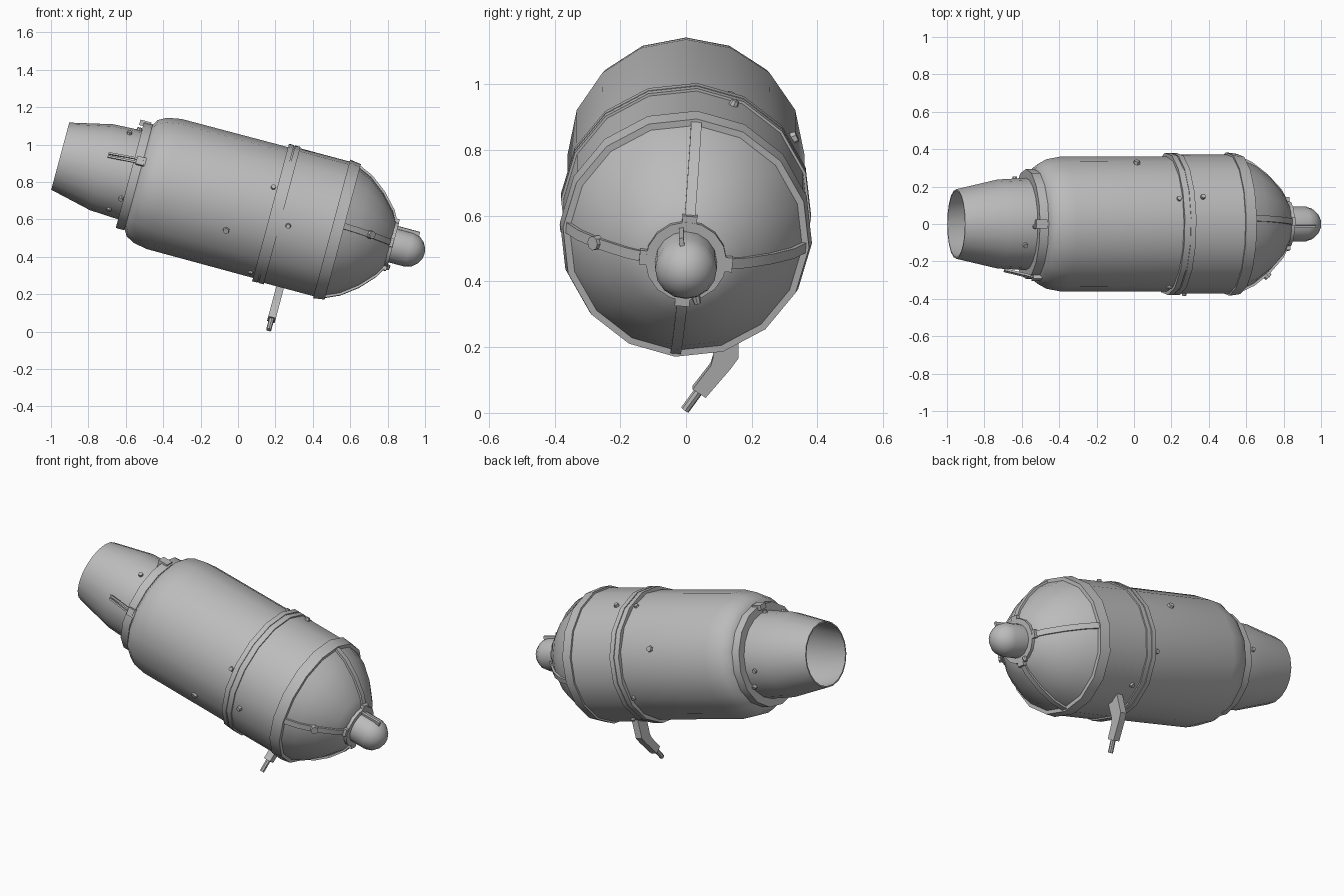
import bpy, bmesh
from math import sin, cos, pi, radians
from mathutils import Matrix, Vector

cube = bpy.data.objects.get("Cube")
if cube:
    bpy.data.objects.remove(cube, do_unlink=True)

# Local frame: x runs along the tilted axis, z is radially up
FRAME = Matrix.Translation((0, 0, 0.683)) @ Matrix.Rotation(radians(15), 4, 'Y')
TWIST = 5

metal = bpy.data.materials.new("grey metal")
metal.use_nodes = True
colour = (0.5, 0.5, 0.5, 1)
metal.diffuse_color = colour
metal.node_tree.nodes["Principled BSDF"].inputs["Base Color"].default_value = colour


def radial(angle):
    """Turn about the axis; positive angles lean from up towards +y."""
    return Matrix.Rotation(radians(-angle), 4, 'X')


def finish(name, bm, matrix=Matrix()):
    bmesh.ops.recalc_face_normals(bm, faces=bm.faces)
    mesh = bpy.data.meshes.new(name)
    bm.to_mesh(mesh)
    bm.free()
    obj = bpy.data.objects.new(name, mesh)
    bpy.context.collection.objects.link(obj)
    obj.matrix_world = FRAME @ matrix
    mesh.materials.append(metal)
    bpy.ops.object.select_all(action='DESELECT')
    obj.select_set(True)
    bpy.context.view_layer.objects.active = obj
    bpy.ops.object.shade_smooth_by_angle(angle=radians(32))
    return obj


def lathe(name, profile, sides=16, twist=0):
    """Revolve (along, radius) points about the axis."""
    bm = bmesh.new()
    verts = [bm.verts.new((s, 0, r)) for s, r in profile]
    edges = [bm.edges.new(pair) for pair in zip(verts, verts[1:])]
    bmesh.ops.spin(bm, geom=verts + edges, axis=(1, 0, 0), cent=(0, 0, 0),
                   angle=2 * pi, steps=sides, use_duplicate=False)
    bmesh.ops.remove_doubles(bm, verts=bm.verts, dist=0.0005)
    return finish(name, bm, radial(twist))


def ring(name, start, end, inner, outer, sides=16, twist=0):
    return lathe(name, [(start, inner), (start, outer), (end, outer), (end, inner)],
                 sides, twist)


def bolt(name, s, angle, r, size=0.016, height=0.012, sides=8):
    bm = bmesh.new()
    bmesh.ops.create_cone(bm, cap_ends=True, segments=sides, radius1=size,
                          radius2=size * 0.75, depth=height * 2)
    return finish(name, bm, radial(angle) @ Matrix.Translation((s, 0, r)))


def box(name, s, angle, r, size, pitch=0):
    bm = bmesh.new()
    bmesh.ops.create_cube(bm, size=1)
    bmesh.ops.scale(bm, vec=size, verts=bm.verts)
    return finish(name, bm, radial(angle) @ Matrix.Translation((s, 0, r))
                  @ Matrix.Rotation(radians(pitch), 4, 'Y'))


def rod(name, start, end, radius, sides=8):
    start, end = Vector(start), Vector(end)
    bm = bmesh.new()
    bmesh.ops.create_cone(bm, cap_ends=True, segments=sides, radius1=radius,
                          radius2=radius, depth=(end - start).length)
    turn = (end - start).to_track_quat('Z', 'Y').to_matrix().to_4x4()
    return finish(name, bm, Matrix.Translation((start + end) / 2) @ turn)


# Main shell with a rounded rear shoulder
lathe("main_body", [(-0.555, 0), (-0.555, 0.28), (-0.53, 0.322), (-0.485, 0.346),
                    (-0.41, 0.36), (0.2, 0.362), (0.2, 0)])
lathe("front_section", [(0.2, 0), (0.2, 0.374), (0.55, 0.374), (0.55, 0)], twist=TWIST)

# Open tail nozzle with an inner wall
lathe("tail_nozzle", [(-0.55, 0.246), (-0.6, 0.246), (-0.755, 0.238), (-0.984, 0.186),
                      (-0.984, 0.178), (-0.755, 0.226), (-0.62, 0.226), (-0.62, 0)],
      sides=20)
ring("rear_flange", -0.598, -0.55, 0.23, 0.294)

# Joining bands
ring("middle_band_rear", 0.18, 0.209, 0.34, 0.382, twist=TWIST)
ring("middle_band_groove", 0.205, 0.219, 0.34, 0.377, twist=TWIST)
ring("middle_band_front", 0.215, 0.244, 0.34, 0.382, twist=TWIST)
lathe("front_band", [(0.518, 0.36), (0.518, 0.385), (0.58, 0.376), (0.58, 0.345)],
      twist=TWIST)

# Domed front end, collar and round cap
dome = [(0.57, 0.36), (0.65, 0.324), (0.735, 0.259), (0.81, 0.178), (0.845, 0.115)]
lathe("front_dome", dome + [(0.855, 0)], twist=TWIST)
ring("cap_collar", 0.83, 0.858, 0.08, 0.124)
lathe("front_cap", [(0.84, 0.094), (0.948, 0.094), (0.985, 0.082), (1.012, 0.058),
                    (1.028, 0.03), (1.033, 0)])
box("cap_fin", 0.915, -8, 0.093, (0.13, 0.014, 0.028))
bolt("cap_bolt", 0.86, 165, 0.125, 0.014)

# Four straps that follow the dome
for i in range(4):
    bm = bmesh.new()
    sections = []
    for s, r in dome:
        corners = [(s - 0.01, -0.016, r - 0.015), (s - 0.01, 0.016, r - 0.015),
                   (s + 0.006, 0.016, r + 0.008), (s + 0.006, -0.016, r + 0.008)]
        sections.append([bm.verts.new(c) for c in corners])
    for a, b in zip(sections, sections[1:]):
        for k in range(4):
            n = (k + 1) % 4
            bm.faces.new((a[k], a[n], b[n], b[k]))
    bm.faces.new(sections[0])
    bm.faces.new(sections[-1])
    finish(f"dome_strap_{i + 1}", bm, radial(TWIST + 90 * i))
    box(f"collar_lug_{i + 1}", 0.846, TWIST + 90 * i, 0.127, (0.022, 0.045, 0.03))
rod("strap_boss", (0.705, -0.25, 0.022), (0.738, -0.285, 0.025), 0.022)

# Bolts around the shell and nozzle
for i in range(4):
    bolt(f"body_bolt_{i + 1}", 0.16, 22 + 90 * i, 0.36)
for i in range(3):
    bolt(f"front_bolt_{i + 1}", 0.29, 23 + 120 * i, 0.374)
    bolt(f"nozzle_bolt_{i + 1}", -0.658, 92 + 120 * i, 0.242)
    bolt(f"flange_bolt_{i + 1}", -0.612, 117 + 120 * i, 0.246)
for side, angle in (("left", 65), ("right", -115)):
    bolt(f"hex_plug_{side}", -0.025, angle, 0.355, 0.022, 0.018, 6)

# Flange latch and the twin bar bracket on the side
box("flange_latch", -0.59, 0, 0.285, (0.06, 0.05, 0.03))
for i, angle in enumerate((-71.5, -75.5)):
    box(f"bracket_bar_{i + 1}", -0.64, angle, 0.282, (0.2, 0.01, 0.012), -14)
box("bracket_clamp", -0.56, -73.5, 0.3, (0.05, 0.045, 0.02))

# Bent drain leg with a thin pipe
bm = bmesh.new()
outline = [(0.08, -0.33), (0.16, -0.33), (0.16, -0.44), (0.135, -0.475),
           (0.06, -0.565), (0.02, -0.538), (0.075, -0.465), (0.082, -0.44)]
face = bm.faces.new([bm.verts.new((0.312, y, z)) for y, z in outline])
moved = bmesh.ops.extrude_face_region(bm, geom=[face])["geom"]
bmesh.ops.translate(bm, vec=(0.042, 0, 0),
                    verts=[v for v in moved if isinstance(v, bmesh.types.BMVert)])
finish("drain_leg", bm)
rod("drain_pipe", (0.333, 0.045, -0.54), (0.333, -0.003, -0.608), 0.014)
